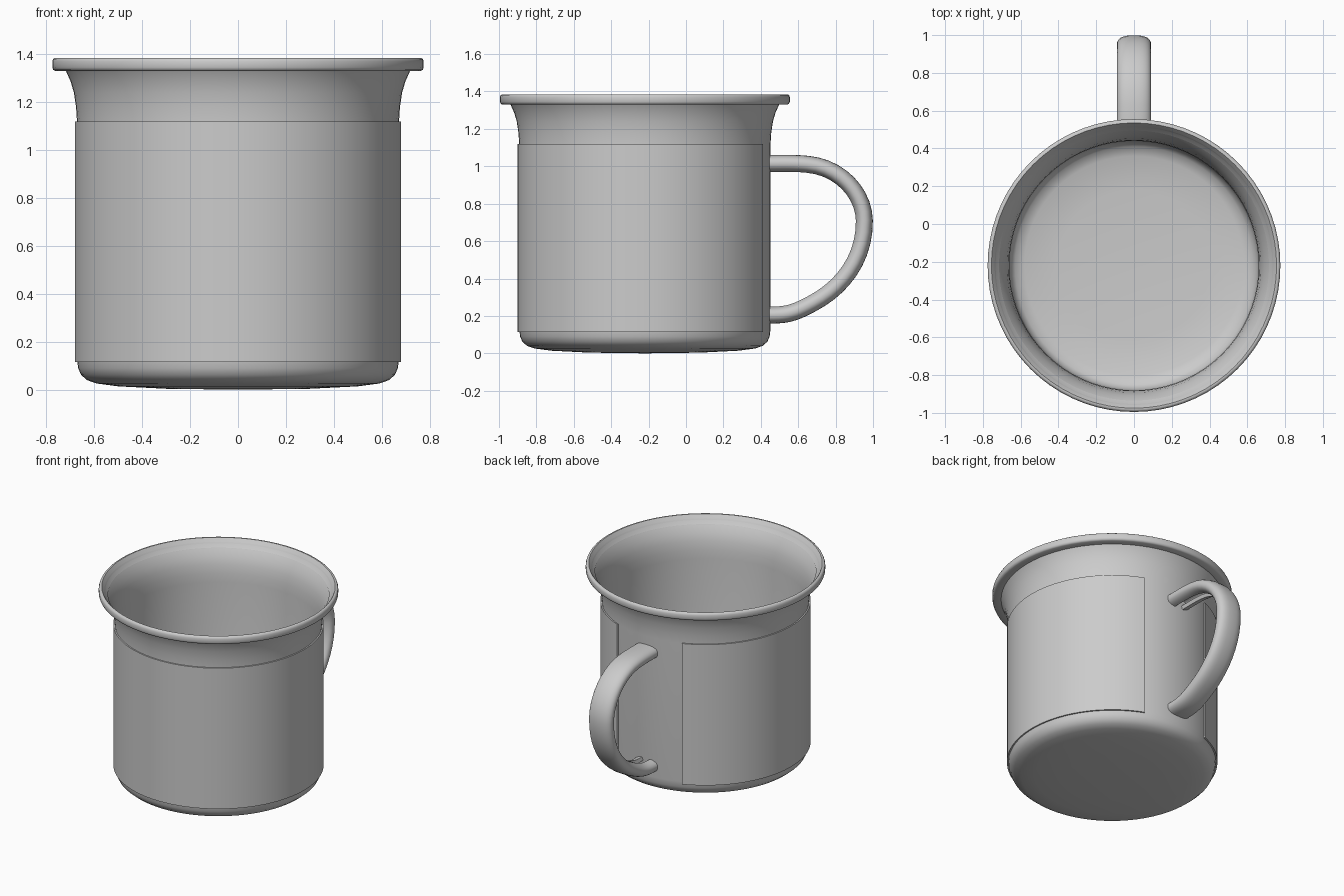
import bpy, bmesh, math
from mathutils import Vector
from mathutils.geometry import interpolate_bezier

cube = bpy.data.objects.get("Cube")
if cube:
    bpy.data.objects.remove(cube, do_unlink=True)

CENTRE_Y = -0.22

grey = bpy.data.materials.new("light_grey_enamel")
grey.use_nodes = True
colour = (0.6, 0.6, 0.6, 1)
grey.diffuse_color = colour
grey.node_tree.nodes["Principled BSDF"].inputs["Base Color"].default_value = colour


def finish(name, bm, y=0.0):
    """Turn a bmesh into a smooth shaded object with sharp edges kept."""
    bmesh.ops.remove_doubles(bm, verts=bm.verts, dist=1e-5)
    bmesh.ops.recalc_face_normals(bm, faces=bm.faces)
    mesh = bpy.data.meshes.new(name)
    bm.to_mesh(mesh)
    bm.free()
    mesh.materials.append(grey)
    obj = bpy.data.objects.new(name, mesh)
    obj.location.y = y
    bpy.context.collection.objects.link(obj)
    bpy.ops.object.select_all(action='DESELECT')
    obj.select_set(True)
    bpy.context.view_layer.objects.active = obj
    bpy.ops.object.shade_smooth_by_angle(angle=math.radians(40))
    return obj


def skin(bm, rings, closed_ring, cap):
    """Bridge successive rings of points with quads."""
    rows = [[bm.verts.new(p) for p in ring] for ring in rings]
    n = len(rows[0])
    for a, b in zip(rows, rows[1:]):
        for i in range(n if closed_ring else n - 1):
            j = (i + 1) % n
            bm.faces.new((a[i], a[j], b[j], b[i]))
    if cap:
        bm.faces.new(rows[0])
        bm.faces.new(rows[-1])


def lathe(name, profile, closed, start=0.0, sweep=math.tau, steps=72):
    """Turn an (r, z) profile about the cup axis."""
    bm = bmesh.new()
    rings = []
    for k in range(steps + 1):
        a = start + sweep * k / steps
        rings.append([(r * math.cos(a), r * math.sin(a), z) for r, z in profile])
    skin(bm, rings, closed, cap=closed and sweep < 6)
    bmesh.ops.dissolve_degenerate(bm, edges=bm.edges, dist=1e-6)
    return finish(name, bm, CENTRE_Y)


# Cup wall: outside from the base up to the flare, then down the inside
outside = [(0, 0), (0.3, 0.004), (0.5, 0.014), (0.59, 0.026), (0.63, 0.04),
           (0.655, 0.062), (0.667, 0.09), (0.672, 0.13), (0.672, 1.12),
           (0.676, 1.18), (0.685, 1.24), (0.698, 1.285), (0.718, 1.33)]
inside = [(0.75, 1.378), (0.735, 1.355), (0.712, 1.32), (0.69, 1.28), (0.673, 1.23),
          (0.664, 1.17), (0.66, 1.11), (0.66, 0.13), (0.652, 0.09), (0.63, 0.06),
          (0.58, 0.042), (0.4, 0.028), (0, 0.02)]
lathe("cup_body", outside + inside, False)

# Rolled rim
rim = [(0.715, 1.33), (0.762, 1.33), (0.771, 1.335), (0.775, 1.345), (0.775, 1.37),
       (0.771, 1.38), (0.764, 1.385), (0.755, 1.385), (0.749, 1.378), (0.735, 1.355)]
lathe("rolled_rim", rim, True)

# Thin outer wrap, left open behind the handle
gap = math.radians(22)
wrap = [(0.671, 0.115), (0.681, 0.115), (0.681, 1.12), (0.671, 1.12)]
lathe("outer_wrap", wrap, True, math.pi / 2 + gap, math.tau - 2 * gap)

# Handle centre line in (y, z): four smooth bezier spans
spans = [((0.447, 1.015), (0.53, 1.015), (0.58, 1.017), (0.65, 1.01)),
         ((0.65, 1.01), (0.82, 0.995), (0.95, 0.86), (0.953, 0.71)),
         ((0.953, 0.71), (0.955, 0.5), (0.83, 0.35), (0.68, 0.27)),
         ((0.68, 0.27), (0.58, 0.215), (0.54, 0.205), (0.447, 0.205))]
path = []
for span in spans:
    pts = interpolate_bezier(*[Vector((0, y, z)) for y, z in span], 11)
    path += pts if not path else pts[1:]

# Rolled strip cross-section: a flattened tube with a slot on its inner side
def band(half_width, half_depth, count=28):
    """Rounded outline from one slot edge, over the outer side, to the other."""
    points = []
    opening = math.radians(14)
    for k in range(count + 1):
        a = -math.pi / 2 + opening + (math.tau - 2 * opening) * k / count
        c, s = math.cos(a), math.sin(a)
        points.append((half_width * math.copysign(abs(c) ** 0.75, c),
                       half_depth * math.copysign(abs(s) ** 0.9, s)))
    return points


section = band(0.09, 0.046) + band(0.066, 0.022)[::-1]
bm = bmesh.new()
rings = []
for i, p in enumerate(path):
    tangent = (path[min(i + 1, len(path) - 1)] - path[max(i - 1, 0)]).normalized()
    if i in (0, len(path) - 1):
        tangent = Vector((0, 1 if i == 0 else -1, 0))
    outward = Vector((0, -tangent.z, tangent.y))
    rings.append([p + Vector((u, 0, 0)) + outward * v for u, v in section])
skin(bm, rings, True, True)
finish("handle", bm)
